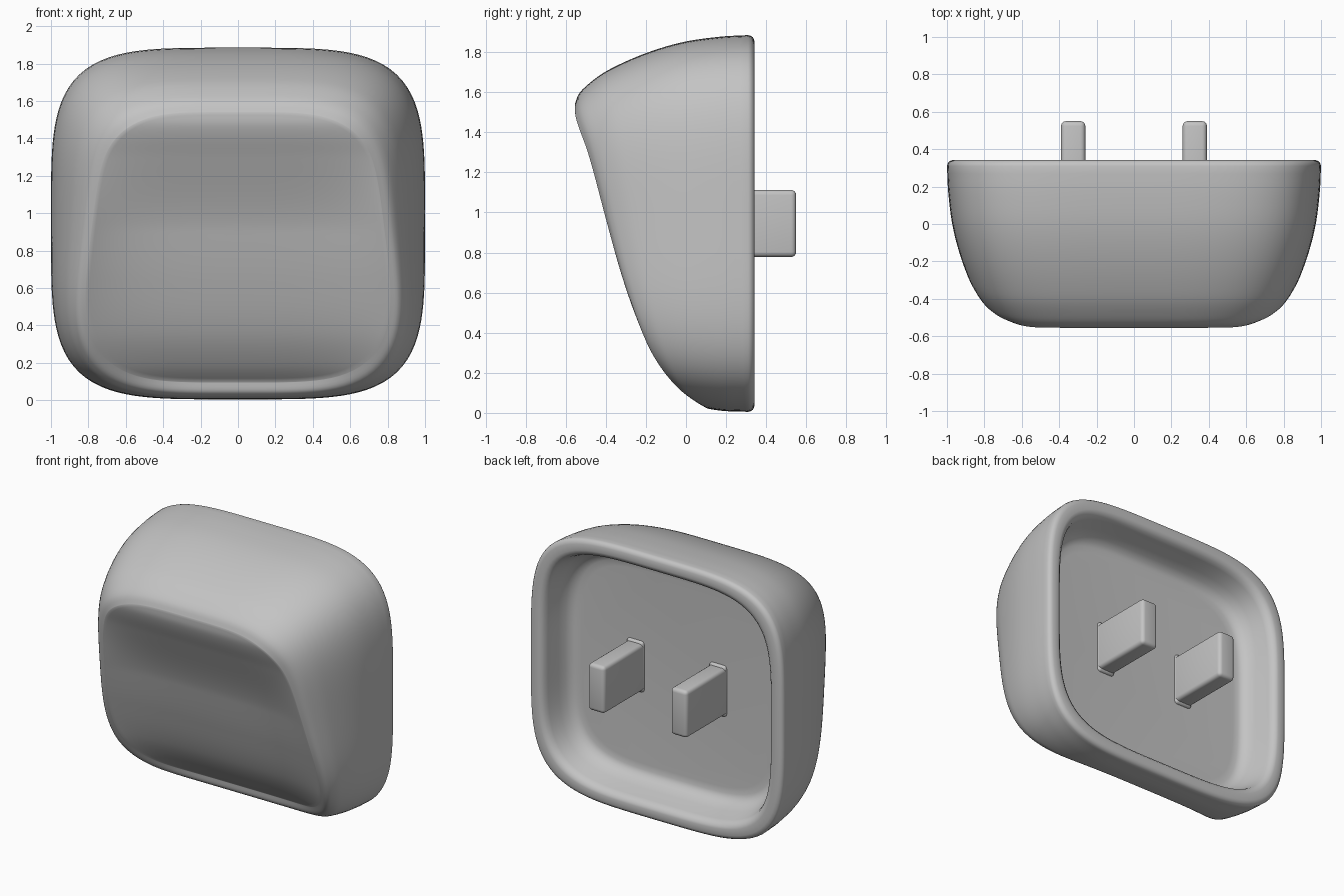
import bpy, bmesh, math

cube = bpy.data.objects.get("Cube")
if cube:
    bpy.data.objects.remove(cube, do_unlink=True)

grey = bpy.data.materials.new("plain_grey")
COLOUR = (0.55, 0.55, 0.55, 1)
grey.diffuse_color = COLOUR
grey.use_nodes = True
grey.node_tree.nodes["Principled BSDF"].inputs["Base Color"].default_value = COLOUR

SEG, POWER, ZC = 160, 4.2, 0.945        # outline resolution, squareness, centre height
HX, HZ = 1.0, 0.94                      # outline half sizes
BACK_Y, DEPTH = 0.31, 0.865             # where the wall starts and how far it runs


def curve(points, t):
    """Smooth interpolation through a few (t, value) points."""
    n = len(points)
    t = min(max(t, points[0][0]), points[-1][0])
    slope = lambda a, b: (points[b][1] - points[a][1]) / (points[b][0] - points[a][0])
    i = next(j for j in range(n - 1) if t <= points[j + 1][0])
    (t0, v0), (t1, v1) = points[i], points[i + 1]
    m0, m1 = slope(max(i - 1, 0), i + 1), slope(i, min(i + 2, n - 1))
    h = t1 - t0
    u = (t - t0) / h
    return ((2*u**3 - 3*u**2 + 1) * v0 + (u**3 - 2*u**2 + u) * h * m0
            + (3*u**2 - 2*u**3) * v1 + (u**3 - u**2) * h * m1)


def smooth(u):
    u = min(max(u, 0), 1)
    return u * u * (3 - 2 * u)


# Slanted front: depth by height, and half width of its trough by height
FRONT = [(0.03, 0.09), (0.09, 0.0), (0.19, -0.1), (0.365, -0.208), (0.64, -0.31),
         (0.96, -0.402), (1.3, -0.495), (1.42, -0.535), (1.48, -0.551), (1.53, -0.555)]
TROUGH = [(0.05, 0.64), (0.2, 0.75), (0.4, 0.82), (0.6, 0.825), (1.0, 0.785), (1.5, 0.76)]
# Wall inset by depth, plus the rounding at its front rim
WALL = [(0, 0), (0.16, 0.008), (0.38, 0.037), (0.6, 0.095), (0.82, 0.18), (1, 0.275)]
RIM = [(0, 0), (0.8, 0), (0.93, 0.014), (0.98, 0.034), (1, 0.07)]
# Hollow back: (inset, depth) from the floor out over the rounded lip
BACK = [(0.25, 0.10), (0.21, 0.103), (0.18, 0.115), (0.155, 0.15), (0.135, 0.2),
        (0.115, 0.29), (0.105, 0.32), (0.085, 0.338), (0.07, 0.342),
        (0.03, 0.342), (0.012, 0.335), (0.003, 0.322)]


def outline(angle, sides, ends):
    """Point on the rounded square, inset at the sides and at top and bottom."""
    c, s = math.cos(angle), math.sin(angle)
    r = 1 / (abs(c)**POWER + abs(s)**POWER)**(1 / POWER)
    return (HX - sides) * r * c, ZC + (HZ - ends) * r * s


def front_y(x, z):
    """Front surface with a trough that runs down and out at the bottom."""
    across = 1 - min(abs(x) / curve(TROUGH, z), 1)**4
    return curve(FRONT, z) + 0.075 * across * smooth((1.5 - z) / 0.6)


def wall_point(angle, s, reach):
    inset = curve(WALL, s * reach) + curve(RIM, s)
    x, z = outline(angle, 0.9 * inset, inset)
    return x, BACK_Y - DEPTH * reach * s, z


def wall_reach(angle):
    """Depth fraction at which the wall meets the front surface."""
    reach = 0.6
    for _ in range(25):
        x, _, z = wall_point(angle, 1, reach)
        reach += 0.6 * ((BACK_Y - front_y(x, z)) / DEPTH - reach)
    return reach


def finish(bm, name):
    bmesh.ops.recalc_face_normals(bm, faces=bm.faces)
    mesh = bpy.data.meshes.new(name)
    bm.to_mesh(mesh)
    bm.free()
    mesh.materials.append(grey)
    obj = bpy.data.objects.new(name, mesh)
    bpy.context.collection.objects.link(obj)
    bpy.ops.object.select_all(action='DESELECT')
    obj.select_set(True)
    bpy.context.view_layer.objects.active = obj
    bpy.ops.object.shade_smooth_by_angle(angle=math.radians(60))


# Cap shell: floor, lip, outer wall and dished front lofted as one skin
angles = [2 * math.pi * i / SEG for i in range(SEG)]
reaches = [wall_reach(a) for a in angles]
rings = []
for inset, y in BACK:
    rings.append([(x, y, z) for x, z in (outline(a, inset, inset) for a in angles)])
for j in range(33):
    s = math.sin(j / 32 * math.pi / 2)
    rings.append([wall_point(a, s, r) for a, r in zip(angles, reaches)])
rim = rings[-1]
for j in range(1, 40):
    k = 1 - j / 40
    spots = [(x * k, ZC + (z - ZC) * k) for x, _, z in rim]
    rings.append([(x, front_y(x, z), z) for x, z in spots])

bm = bmesh.new()
loops = [[bm.verts.new(p) for p in ring] for ring in rings]
for a, b in zip(loops, loops[1:]):
    for i in range(SEG):
        n = (i + 1) % SEG
        bm.faces.new((a[i], a[n], b[n], b[i]))
bm.faces.new(loops[0])
centre = bm.verts.new((0, front_y(0, ZC), ZC))
for i in range(SEG):
    bm.faces.new((loops[-1][i], loops[-1][(i + 1) % SEG], centre))
finish(bm, "cap_shell")


def rounded_box(name, centre, size, radius):
    bm = bmesh.new()
    bmesh.ops.create_cube(bm, size=1)
    for v in bm.verts:
        v.co = [c + p * s for c, p, s in zip(centre, v.co, size)]
    bmesh.ops.bevel(bm, geom=bm.edges[:], offset=radius, segments=4, profile=0.5, affect='EDGES')
    finish(bm, name)


# Two mounting prongs with slightly flared feet
for side, sign in (("left", 1), ("right", -1)):
    rounded_box(side + "_prong", (sign * 0.325, 0.31, 0.945), (0.13, 0.48, 0.335), 0.026)
    rounded_box(side + "_prong_foot", (sign * 0.325, 0.095, 0.945), (0.134, 0.05, 0.365), 0.022)
